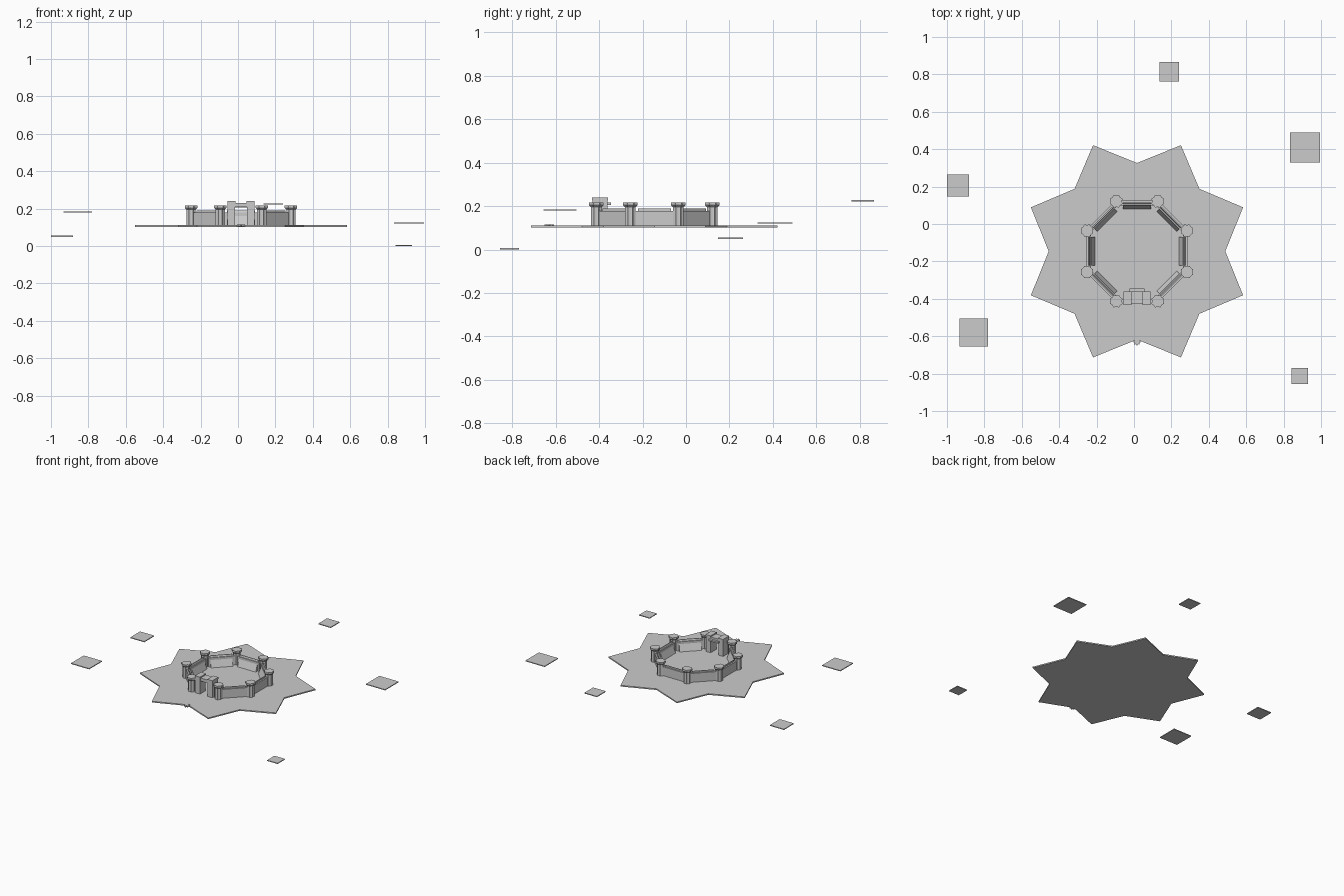
import bpy, bmesh, math
from mathutils import Vector, Matrix

if "Cube" in bpy.data.objects:
    bpy.data.objects.remove(bpy.data.objects["Cube"])

CX, CY = 0.016, -0.146      # centre of the fort
FLOOR = 0.111               # top of the star plate


def finish(bm, name, matrix=None):
    bmesh.ops.recalc_face_normals(bm, faces=bm.faces)
    me = bpy.data.meshes.new(name)
    bm.to_mesh(me)
    bm.free()
    ob = bpy.data.objects.new(name, me)
    bpy.context.collection.objects.link(ob)
    if matrix:
        ob.matrix_world = matrix
    return ob


def box(name, x0, x1, y0, y1, z0, z1, matrix=None):
    bm = bmesh.new()
    bmesh.ops.create_cube(bm, size=1)
    for v in bm.verts:
        v.co = Vector((x1 if v.co.x > 0 else x0, y1 if v.co.y > 0 else y0, z1 if v.co.z > 0 else z0))
    return finish(bm, name, matrix)


def star(name, cx, cy, rings, ratio, phase=0.0):
    """Eight-pointed star prism lofted through (radius, z) rings."""
    bm = bmesh.new()
    loops = []
    for r, z in rings:
        ring = []
        for i in range(16):
            a = phase + math.pi * i / 8
            rr = r if i % 2 == 0 else r * ratio
            ring.append(bm.verts.new((cx + rr * math.cos(a), cy + rr * math.sin(a), z)))
        loops.append(ring)
    for a, b in zip(loops, loops[1:]):
        for i in range(16):
            j = (i + 1) % 16
            bm.faces.new((a[i], a[j], b[j], b[i]))
    bm.faces.new(loops[0][::-1])
    bm.faces.new(loops[-1])
    return finish(bm, name)


def prism(name, profile, half, matrix):
    """Extrude a (y, z) profile along x."""
    bm = bmesh.new()
    a = [bm.verts.new((-half, y, z)) for y, z in profile]
    b = [bm.verts.new((half, y, z)) for y, z in profile]
    n = len(profile)
    for i in range(n):
        j = (i + 1) % n
        bm.faces.new((a[i], a[j], b[j], b[i]))
    bm.faces.new(a)
    bm.faces.new(b[::-1])
    return finish(bm, name, matrix)


# star-shaped base plate
star("star_plate", CX, CY, [(0.614, 0.102), (0.614, FLOOR)], 0.769, math.pi / 8)

# towers with fluted shafts and flared caps
for k in range(8):
    a = math.pi / 8 + k * math.pi / 4
    star("tower", CX + 0.289 * math.cos(a), CY + 0.289 * math.sin(a),
         [(0.027, FLOOR), (0.027, 0.195), (0.036, 0.204), (0.036, 0.217)], 0.84, a)

# curtain walls with sloping inner panels (front side holds the gate)
for k in range(8):
    if k == 4:
        continue
    m = Matrix.Translation((CX, CY, 0)) @ Matrix.Rotation(k * math.pi / 4, 4, 'Z')
    box("curtain_wall", -0.09, 0.09, 0.245, 0.272, FLOOR, 0.178, m)
    prism("sloped_panel", [(0.225, FLOOR), (0.262, FLOOR), (0.262, 0.189), (0.256, 0.189)], 0.076, m)

# gatehouse: two pylons, lintel and rear ledge
for s in (-1, 1):
    x0, x1 = sorted((CX + s * 0.032, CX + s * 0.072))
    box("gate_pylon", x0, x1, -0.43, -0.362, FLOOR, 0.232)
    x0, x1 = sorted((CX + s * 0.030, CX + s * 0.072))
    box("gate_pylon_cap", x0, x1, -0.432, -0.36, 0.226, 0.24)
box("gate_lintel", CX - 0.034, CX + 0.034, -0.425, -0.362, 0.208, 0.231)
box("gate_ledge", CX - 0.04, CX + 0.04, -0.363, -0.346, 0.205, 0.216)

# small entrance step at the front notch
star("entrance_step", CX, -0.63, [(0.022, 0.104), (0.022, 0.115)], 0.6)

# floating square tiles: centre x, y, z and size
for x, y, z, s in [(-0.942, 0.205, 0.052, 0.117), (0.915, 0.41, 0.122, 0.16),
                   (0.188, 0.814, 0.225, 0.104), (-0.857, -0.58, 0.182, 0.152),
                   (0.886, -0.813, 0.003, 0.087)]:
    h = s / 2
    box("floating_tile", x - h, x + h, y - h, y + h, z - 0.003, z + 0.003)
